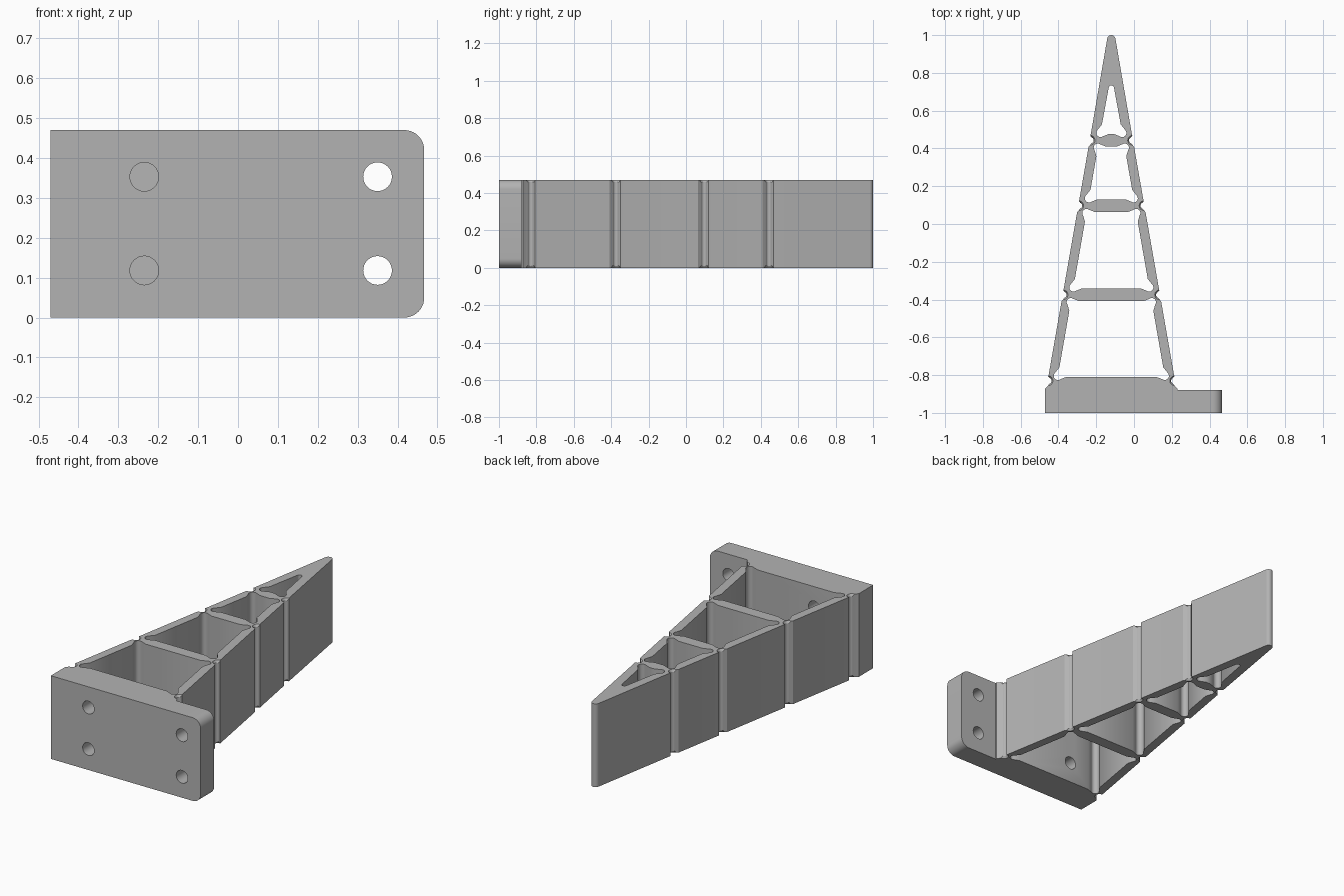
import bpy, bmesh
from math import sin, cos, radians, pi
from mathutils import Matrix

AXIS, HEIGHT, WALL = -0.12, 0.47, 0.05
NOTCHES = (-0.83, -0.375, 0.097, 0.443)      # flexure hinge levels
BAR_HALF = 0.033                             # half thickness of a cross rib

if "Cube" in bpy.data.objects:
    bpy.data.objects.remove(bpy.data.objects["Cube"])

grey = bpy.data.materials.new("matte grey")
grey.use_nodes = True
COLOUR = (0.45, 0.45, 0.45, 1)
grey.diffuse_color = COLOUR
grey.node_tree.nodes["Principled BSDF"].inputs["Base Color"].default_value = COLOUR


def half_width(y):
    return 0.108 + 0.175 * (0.48 - y)


def arc(cx, cy, r, start, end, steps=10):
    return [(cx + r * cos(radians(start + (end - start) * i / steps)),
             cy + r * sin(radians(start + (end - start) * i / steps)))
            for i in range(steps + 1)]


def mirrored(chain):
    """Close a left-hand chain with its reflection."""
    return chain + [(-x, y) for x, y in reversed(chain)]


def relief(bar_y, up):
    """Round relief where a rib meets the left wall, from wall to rib."""
    inner = lambda y: WALL - half_width(y)
    cy = bar_y + up * 0.006
    pts = [(inner(cy + up * 0.045), cy + up * 0.045)]
    pts += arc(inner(cy), cy, 0.022, up * 145, up * 305)
    return pts + [(inner(cy) + 0.043, bar_y)]


def window(low, high):
    return mirrored(relief(high, -1)[::-1] + relief(low, 1))


# Outer outline with rounded hinge notches and a rounded tip
outline = [(-0.35, -1), (-0.35, -0.872)]
for i, y in enumerate(NOTCHES):
    x = -half_width(y)
    if i:
        outline += [(-half_width(y - 0.034), y - 0.034)]
    else:
        outline += [(x + 0.002, y - 0.026)]
    outline += arc(x + 0.005, y, 0.016, -70, 70, 8)
    outline += [(-half_width(y + 0.024) - 0.001, y + 0.024),
                (-half_width(y + 0.034), y + 0.034)]
outline += arc(0, 0.978, 0.022, 170, 90, 6)

# Triangular cells between the ribs, the last one closing to a narrow slot
base_top = -0.81
ribs = NOTCHES[1:]
loops = [mirrored(outline), window(base_top, ribs[0] - BAR_HALF)]
loops += [window(a + BAR_HALF, b - BAR_HALF) for a, b in zip(ribs, ribs[1:])]
loops.append(mirrored(arc(0, 0.72, 0.014, 90, 170, 5) + relief(ribs[-1] + BAR_HALF, 1)))

curve = bpy.data.curves.new("finger_profile", "CURVE")
curve.dimensions = "2D"
curve.fill_mode = "BOTH"
curve.extrude = HEIGHT / 2
for loop in loops:
    spline = curve.splines.new("POLY")
    spline.points.add(len(loop) - 1)
    for point, (x, y) in zip(spline.points, loop):
        point.co = (x + AXIS, y, 0, 1)
    spline.use_cyclic_u = True
profile = bpy.data.objects.new("finger_profile", curve)
bpy.context.collection.objects.link(profile)
bpy.context.view_layer.update()
mesh = bpy.data.meshes.new_from_object(profile.evaluated_get(bpy.context.evaluated_depsgraph_get()))
bpy.data.objects.remove(profile)

bm = bmesh.new()
bm.from_mesh(mesh)
bmesh.ops.remove_doubles(bm, verts=bm.verts, dist=0.0002)
bmesh.ops.translate(bm, verts=bm.verts, vec=(0, 0, HEIGHT / 2))
bmesh.ops.recalc_face_normals(bm, faces=bm.faces)
bm.to_mesh(mesh)
bm.free()
finger = bpy.data.objects.new("ribbed_finger", mesh)
bpy.context.collection.objects.link(finger)


def mesh_object(name, bm):
    data = bpy.data.meshes.new(name)
    bmesh.ops.recalc_face_normals(bm, faces=bm.faces)
    bm.to_mesh(data)
    bm.free()
    ob = bpy.data.objects.new(name, data)
    bpy.context.collection.objects.link(ob)
    return ob


# Mounting flange with two rounded outer corners
bm = bmesh.new()
bmesh.ops.create_cube(bm, size=1)
bmesh.ops.scale(bm, verts=bm.verts, vec=(0.237, 0.12, HEIGHT))
bmesh.ops.translate(bm, verts=bm.verts, vec=(0.3485, -0.94, HEIGHT / 2))
corners = [e for e in bm.edges if all(v.co.x > 0.4 for v in e.verts)
           and abs(e.verts[0].co.y - e.verts[1].co.y) > 0.1]
bmesh.ops.bevel(bm, geom=corners, offset=0.05, segments=10, profile=0.5, affect="EDGES")
flange = mesh_object("mounting_flange", bm)

# Bolt hole cutters
bm = bmesh.new()
for x in (-0.235, 0.35):
    for z in (0.118, 0.353):
        bmesh.ops.create_cone(bm, cap_ends=True, segments=32, radius1=0.036, radius2=0.036, depth=0.4,
                              matrix=Matrix.Translation((x, -0.92, z)) @ Matrix.Rotation(pi / 2, 4, "X"))
holes = mesh_object("bolt_holes", bm)

# Countersinks at both ends of every hinge notch
bm = bmesh.new()
for y in NOTCHES:
    for side in (-1, 1):
        x = AXIS + side * (half_width(y) - 0.002)
        for z, r1, r2 in ((0, 0.038, 0.014), (HEIGHT, 0.014, 0.038)):
            bmesh.ops.create_cone(bm, cap_ends=True, segments=20, radius1=r1, radius2=r2, depth=0.036,
                                  matrix=Matrix.Translation((x, y, z)))
sinks = mesh_object("notch_countersinks", bm)

# Combine and cut
for ob, operation in ((flange, "UNION"), (holes, "DIFFERENCE"), (sinks, "DIFFERENCE")):
    ob.hide_render = True
    mod = finger.modifiers.new(ob.name, "BOOLEAN")
    mod.object, mod.operation, mod.solver = ob, operation, "EXACT"
bpy.context.view_layer.update()
result = bpy.data.meshes.new_from_object(finger.evaluated_get(bpy.context.evaluated_depsgraph_get()))
finger.modifiers.clear()
finger.data = result
for ob in (flange, holes, sinks):
    bpy.data.objects.remove(ob)

result.materials.clear()
result.materials.append(grey)
for poly in result.polygons:
    poly.material_index = 0
bpy.ops.object.select_all(action="DESELECT")
finger.select_set(True)
bpy.context.view_layer.objects.active = finger
bpy.ops.object.shade_smooth_by_angle(angle=radians(30))
